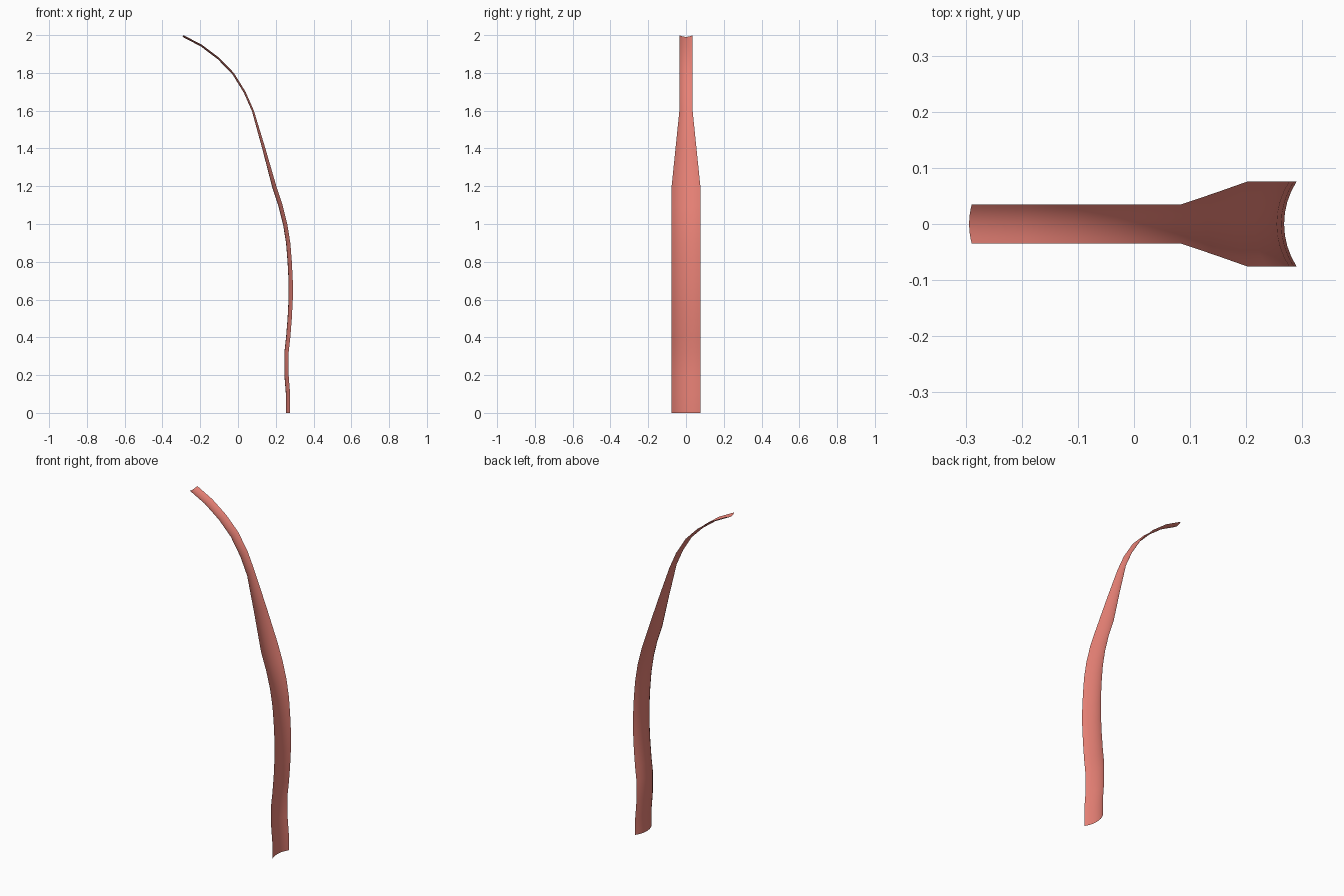
import bpy, bmesh, math
from mathutils import Vector

if "Cube" in bpy.data.objects:
    bpy.data.objects.remove(bpy.data.objects["Cube"])

# Rim profile of the strip in the xz plane: (x, z)
path = [(.276, 0), (.276, .1), (.268, .2), (.268, .32), (.277, .4), (.285, .5),
        (.29, .6), (.29, .7), (.285, .8), (.277, .9), (.261, 1.0), (.236, 1.1),
        (.203, 1.2), (.145, 1.4), (.084, 1.6), (.04, 1.7), (-.022, 1.8),
        (-.1, 1.88), (-.19, 1.948), (-.289, 2.0)]
SEGS = 8
HALF_ANGLE = math.radians(33)


def half_width(z):
    # wide below 1.2, tapering to narrow at 1.6
    t = min(max((z - 1.2) / .4, 0), 1)
    return .076 + (.035 - .076) * t


bm = bmesh.new()
rows = []
for i, (x, z) in enumerate(path):
    a = Vector(path[max(i - 1, 0)])
    b = Vector(path[min(i + 1, len(path) - 1)])
    t = (b - a).normalized()
    if i == 0:
        t = Vector((0, 1))
    n = Vector((t.y, -t.x))                 # outward side of the bend
    w = half_width(z)
    r = w / math.sin(HALF_ANGLE)
    row = []
    for k in range(SEGS + 1):
        ang = HALF_ANGLE * (2 * k / SEGS - 1)
        d = r * (math.cos(ang) - math.cos(HALF_ANGLE))
        row.append(bm.verts.new((x - n.x * d, r * math.sin(ang), z - n.y * d)))
    rows.append(row)
for lo, hi in zip(rows, rows[1:]):
    for k in range(SEGS):
        bm.faces.new((lo[k], lo[k + 1], hi[k + 1], hi[k])).smooth = True

# Curved channel-shaped strip
mesh = bpy.data.meshes.new("curved_strip")
bm.to_mesh(mesh)
bm.free()
strip = bpy.data.objects.new("curved_strip", mesh)
bpy.context.collection.objects.link(strip)

mat = bpy.data.materials.new("salmon")
mat.diffuse_color = (.8, .22, .18, 1)
mat.use_nodes = True
mat.node_tree.nodes["Principled BSDF"].inputs["Base Color"].default_value = mat.diffuse_color
mesh.materials.append(mat)
